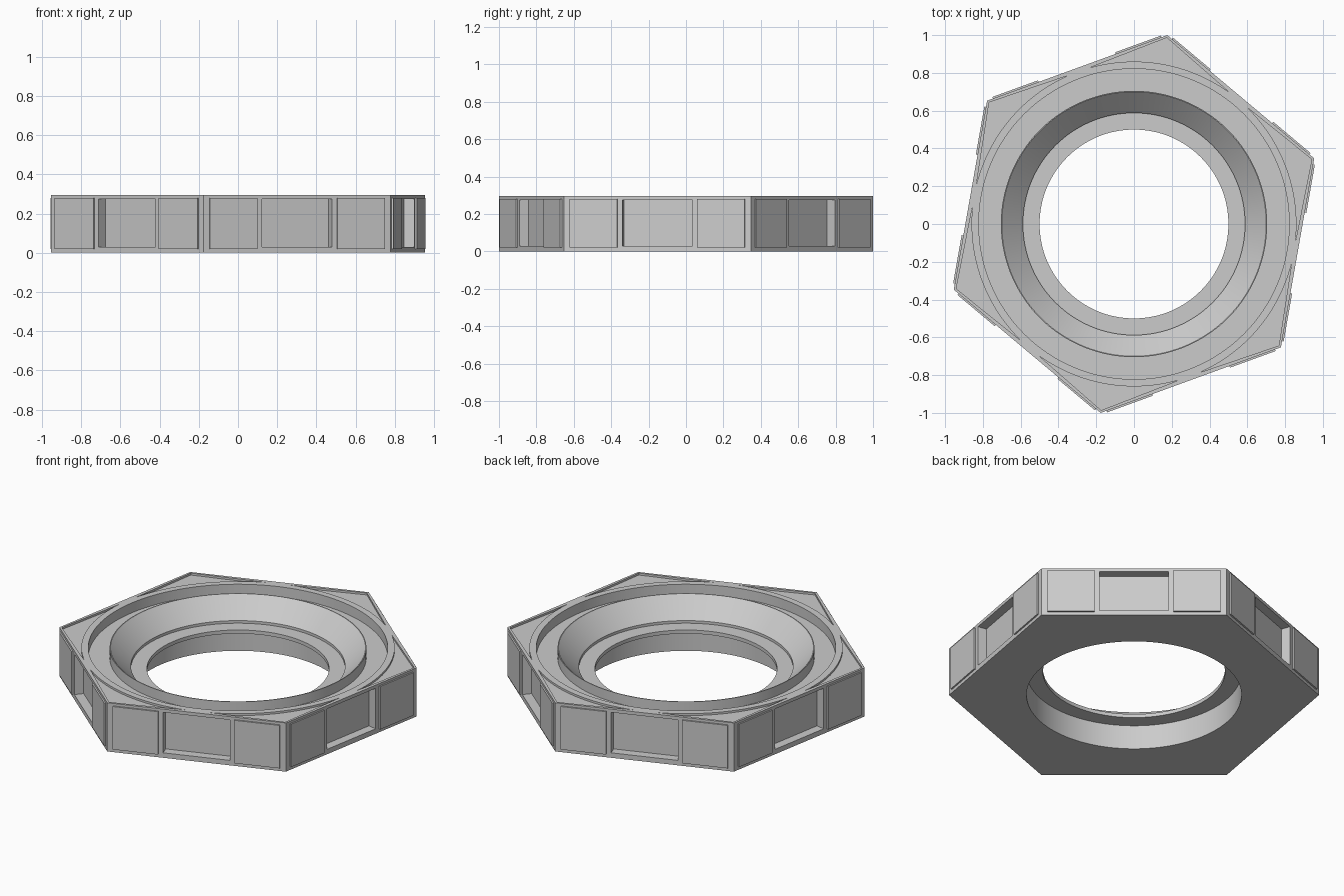
import bpy, bmesh, math
from mathutils import Matrix, Vector

if "Cube" in bpy.data.objects:
    bpy.data.objects.remove(bpy.data.objects["Cube"])

R = 1.0154                               # hexagon corner radius
AP = R * math.cos(math.pi / 6)           # centre to flat side
H = 0.295
CORNERS = [math.radians(20 + 60 * k) for k in range(6)]
SIDES = [math.radians(50 + 60 * k) for k in range(6)]

grey = bpy.data.materials.new("plain_grey")
grey.diffuse_color = (0.6, 0.6, 0.6, 1)
grey.use_nodes = True
grey.node_tree.nodes["Principled BSDF"].inputs["Base Color"].default_value = grey.diffuse_color


def polar(r, a):
    return (r * math.cos(a), r * math.sin(a))


def prism(bm, pts, z0, z1):
    low = [bm.verts.new((x, y, z0)) for x, y in pts]
    high = [bm.verts.new((x, y, z1)) for x, y in pts]
    bm.faces.new(low[::-1])
    bm.faces.new(high)
    n = len(pts)
    for i in range(n):
        j = (i + 1) % n
        bm.faces.new((low[i], low[j], high[j], high[i]))


def lathe(bm, profile, closed, steps=128):
    rings = []
    for r, z in profile:
        if r == 0:
            rings.append([bm.verts.new((0, 0, z))] * steps)
        else:
            rings.append([bm.verts.new((*polar(r, math.tau * i / steps), z))
                          for i in range(steps)])
    pairs = list(zip(rings, rings[1:]))
    if closed:
        pairs.append((rings[-1], rings[0]))
    for a, b in pairs:
        for i in range(steps):
            j = (i + 1) % steps
            bm.faces.new(list(dict.fromkeys((a[i], a[j], b[j], b[i]))))


def side_box(bm, angle, r0, r1, t0, t1, z0, z1):
    rot = Matrix.Rotation(angle, 2)
    pts = [rot @ Vector(p) for p in ((r0, t0), (r1, t0), (r1, t1), (r0, t1))]
    prism(bm, pts, z0, z1)


def finish(bm, name):
    bmesh.ops.recalc_face_normals(bm, faces=bm.faces)
    me = bpy.data.meshes.new(name)
    bm.to_mesh(me)
    bm.free()
    me.materials.append(grey)
    ob = bpy.data.objects.new(name, me)
    bpy.context.collection.objects.link(ob)
    return ob


# hexagonal body
bm = bmesh.new()
prism(bm, [polar(R, a) for a in CORNERS], 0, H)
body = finish(bm, "hex_ring_body")

# cutter: stepped and tapered bore, round groove, corner recesses, side pockets
bm = bmesh.new()
lathe(bm, [(0, -0.1), (0.59, -0.1), (0.59, 0.146), (0.5, 0.146), (0.5, 0.168),
           (0.588, 0.168), (0.588, 0.184), (0.70, H), (0.70, 0.4), (0, 0.4)], False)
lathe(bm, [(0.705, 0.235), (0.822, 0.235), (0.822, 0.4), (0.705, 0.4)], True)
for a in CORNERS:
    arc = [polar(0.86, a + math.radians(26 - 2 * i)) for i in range(27)]
    prism(bm, [polar(R - 0.014, a)] + arc, H - 0.012, 0.4)
for a in SIDES:
    side_box(bm, a, AP - 0.053, AP + 0.1, -0.19, 0.19, 0.03, 0.275)
cutter = finish(bm, "cutter")
cutter.hide_render = True

mod = body.modifiers.new("cut", 'BOOLEAN')
mod.operation = 'DIFFERENCE'
mod.solver = 'EXACT'
mod.object = cutter
bpy.context.view_layer.objects.active = body
body.select_set(True)
bpy.ops.object.modifier_apply(modifier=mod.name)
bpy.data.objects.remove(cutter)
bpy.ops.object.shade_smooth_by_angle(angle=math.radians(25))

# thin raised plates either side of each pocket
bm = bmesh.new()
for a in SIDES:
    for t0, t1 in ((-0.475, -0.217), (0.217, 0.475)):
        side_box(bm, a, AP - 0.004, AP + 0.009, t0, t1, 0.02, 0.28)
finish(bm, "side_plates")
